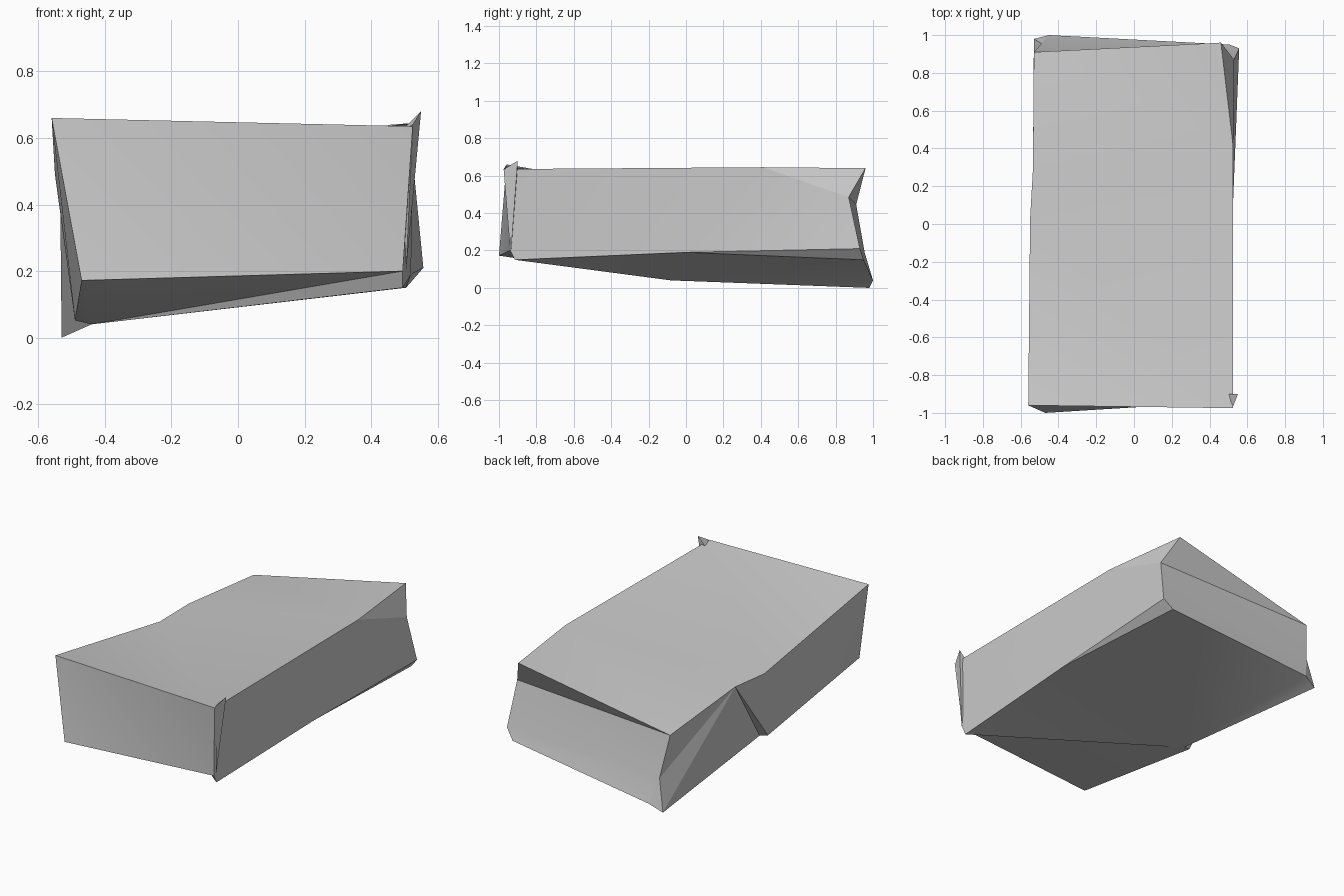
import bpy, bmesh, math

cube = bpy.data.objects.get("Cube")
if cube:
    bpy.data.objects.remove(cube, do_unlink=True)

# Plain grey for the whole block
grey = bpy.data.materials.new("plain_grey")
grey.use_nodes = True
colour = (0.6, 0.6, 0.6, 1)
grey.diffuse_color = colour
grey.node_tree.nodes["Principled BSDF"].inputs["Base Color"].default_value = colour


def build_part(name, corners, faces):
    """Make a closed solid from named corners and faces that list those names."""
    bm = bmesh.new()
    verts = {key: bm.verts.new(co) for key, co in corners.items()}
    for face in faces:
        bm.faces.new([verts[key] for key in face.split()])
    bmesh.ops.triangulate(bm, faces=[f for f in bm.faces if len(f.verts) > 3])
    bmesh.ops.recalc_face_normals(bm, faces=bm.faces)
    mesh = bpy.data.meshes.new(name)
    bm.to_mesh(mesh)
    bm.free()
    mesh.materials.append(grey)
    obj = bpy.data.objects.new(name, mesh)
    bpy.context.collection.objects.link(obj)
    bpy.ops.object.select_all(action="DESELECT")
    obj.select_set(True)
    bpy.context.view_layer.objects.active = obj
    bpy.ops.object.shade_smooth_by_angle(angle=math.radians(20))
    return obj


# Warped slab: corners of the bent top, the folded underside and the pinched back
slab_corners = {
    "top_front_low_x": (-0.56, -0.96, 0.66),
    "top_front_high_x": (0.525, -0.975, 0.635),
    "top_bend": (0.525, 0.41, 0.645),
    "top_back_high_x": (0.46, 0.96, 0.64),
    "top_back_low_x": (-0.53, 0.91, 0.445),
    "sag_back": (-0.535, 0.29, 0.505),
    "sag_front": (-0.55, 0.03, 0.49),
    "base_front_low_x": (-0.47, -1.0, 0.172),
    "base_front_high_x": (0.495, -0.94, 0.2),
    "base_tip": (0.495, -0.915, 0.15),
    "base_bend": (0.52, 0.0, 0.19),
    "pinch": (0.53, 0.87, 0.485),
    "heel_upper": (0.557, 0.93, 0.21),
    "heel_lower": (0.505, 0.95, 0.15),
    "fold_outer": (-0.49, -0.09, 0.052),
    "fold_inner": (-0.44, -0.08, 0.04),
    "back_dent": (-0.49, 0.955, 0.19),
    "back_ledge": (-0.45, 1.0, 0.04),
    "lowest": (-0.53, 0.98, 0.0),
}
slab_faces = [
    # top
    "top_front_low_x top_front_high_x sag_front",
    "top_front_high_x top_bend sag_front",
    "top_bend sag_back sag_front",
    "top_bend top_back_low_x sag_back",
    "top_bend top_back_high_x top_back_low_x",
    # front
    "top_front_low_x base_front_low_x base_front_high_x",
    "top_front_low_x base_front_high_x top_front_high_x",
    # creased long side
    "top_front_low_x sag_front fold_outer",
    "top_front_low_x fold_outer base_front_low_x",
    "sag_front sag_back fold_outer",
    "sag_back fold_inner fold_outer",
    "sag_back top_back_low_x back_dent",
    "sag_back back_dent lowest",
    "sag_back lowest fold_inner",
    # back
    "back_dent back_ledge lowest",
    "top_back_high_x pinch top_back_low_x",
    "top_back_low_x pinch back_dent",
    "pinch heel_upper back_dent",
    "heel_upper heel_lower back_dent",
    "heel_lower back_ledge back_dent",
    # flat long side
    "base_front_high_x base_tip base_bend",
    "top_front_high_x base_front_high_x base_bend",
    "top_front_high_x base_bend top_bend",
    "top_bend base_bend pinch",
    "base_bend heel_upper pinch",
    "top_bend pinch top_back_high_x",
    # underside
    "base_bend heel_lower heel_upper",
    "base_front_low_x fold_outer fold_inner",
    "base_front_low_x fold_inner base_front_high_x",
    "base_front_high_x fold_inner base_tip",
    "base_tip fold_inner base_bend",
    "base_bend fold_inner heel_lower",
    "fold_inner lowest back_ledge",
    "fold_inner back_ledge heel_lower",
]
build_part("slab", slab_corners, slab_faces)

# Thin splinter standing out of one front corner
splinter_corners = {
    "peak": (0.55, -0.9, 0.68),
    "inner": (0.49, -0.9, 0.62),
    "outer": (0.525, -0.965, 0.64),
    "foot": (0.505, -0.935, 0.2),
}
build_part("corner_splinter", splinter_corners, [
    "peak inner outer", "peak outer foot", "outer inner foot", "inner peak foot",
])
